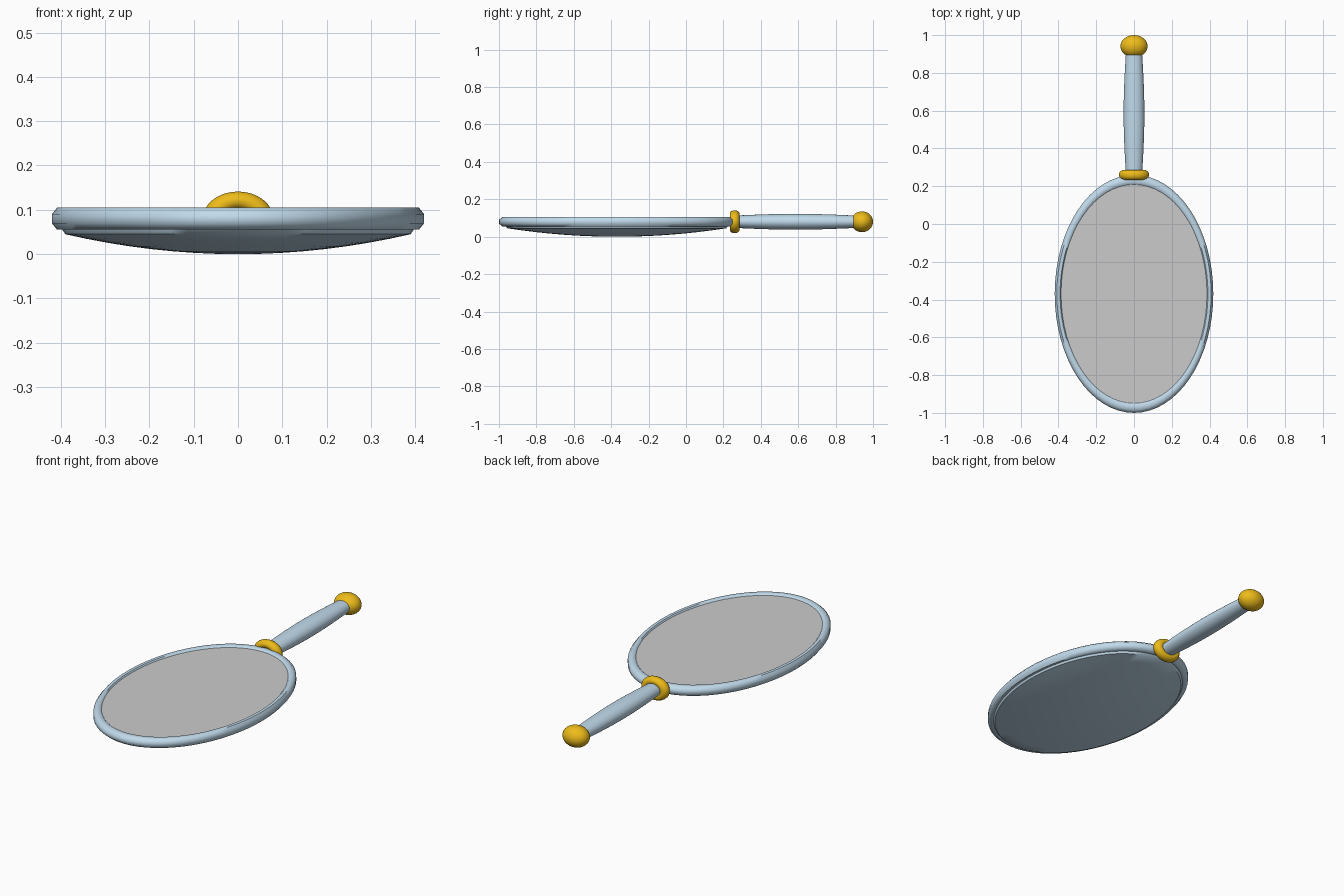
import bpy, bmesh, math
from mathutils import Matrix

if "Cube" in bpy.data.objects:
    bpy.data.objects.remove(bpy.data.objects["Cube"])


def material(name, color):
    m = bpy.data.materials.new(name)
    m.diffuse_color = color
    m.use_nodes = True
    m.node_tree.nodes["Principled BSDF"].inputs["Base Color"].default_value = m.diffuse_color
    return m


BLUE = material("pale_blue", (0.53, 0.70, 0.83, 1))
GOLD = material("gold", (0.85, 0.50, 0.01, 1))


def lathe(name, profile, matrix, mat=None, segs=64, closed=False, angle=40):
    """Spin (radius, height) points round z, then place with the matrix."""
    bm = bmesh.new()
    rings = []
    for r, h in profile:
        if r == 0:
            rings.append([bm.verts.new((0, 0, h))] * segs)
        else:
            rings.append([bm.verts.new((r * math.cos(2 * math.pi * i / segs),
                                        r * math.sin(2 * math.pi * i / segs), h))
                          for i in range(segs)])
    pairs = list(zip(rings, rings[1:]))
    if closed:
        pairs.append((rings[-1], rings[0]))
    for a, b in pairs:
        for i in range(segs):
            j = (i + 1) % segs
            bm.faces.new(list(dict.fromkeys((a[i], a[j], b[j], b[i]))))
    bm.transform(matrix)
    bmesh.ops.recalc_face_normals(bm, faces=bm.faces)
    me = bpy.data.meshes.new(name)
    bm.to_mesh(me)
    bm.free()
    ob = bpy.data.objects.new(name, me)
    bpy.context.collection.objects.link(ob)
    if mat:
        me.materials.append(mat)
    bpy.ops.object.select_all(action='DESELECT')
    ob.select_set(True)
    bpy.context.view_layer.objects.active = ob
    bpy.ops.object.shade_smooth_by_angle(angle=math.radians(angle))
    return ob


def ring_profile(radius, height, rx, rz, n):
    return [(radius + rx * math.cos(2 * math.pi * (k + 0.5) / n),
             height + rz * math.sin(2 * math.pi * (k + 0.5) / n)) for k in range(n)]


# Oval head: everything is round in profile and stretched along y
head = Matrix.Translation((0, -0.37, 0)) @ Matrix.Diagonal((1, 1.5, 1, 1))
dome = [(0.39 * t / 8, 0.045 * (t / 8) ** 2) for t in range(9)]
lathe("mirror_back", dome + [(0.398, 0.058), (0.398, 0.075), (0, 0.075)], head, BLUE)
lathe("mirror_rim", ring_profile(0.4, 0.08, 0.0215, 0.027, 8), head, BLUE,
      closed=True, angle=50)
lathe("mirror_glass", [(0, 0.085), (0.396, 0.085), (0.396, 0.098), (0, 0.098)], head)

# Handle parts run along y and are slightly flattened in z
grip = (Matrix.Translation((0, 0, 0.08)) @ Matrix.Diagonal((1, 1, 0.77, 1))
        @ Matrix.Rotation(-math.pi / 2, 4, 'X'))
shaft = [(0.042 + 0.013 * math.sin(math.pi * t / 10), 0.25 + 0.067 * t) for t in range(11)]
lathe("handle", [(0, 0.25)] + shaft + [(0, 0.92)], grip, BLUE, 32)
lathe("handle_collar", ring_profile(0.053, 0.26, 0.0275, 0.027, 12), grip, GOLD, 32, True)

# Round end knob
knob = [(0.072 * math.sin(math.pi * t / 16) if 0 < t < 16 else 0,
         0.941 - 0.059 * math.cos(math.pi * t / 16)) for t in range(17)]
lathe("end_knob", knob, grip, GOLD, 32)
